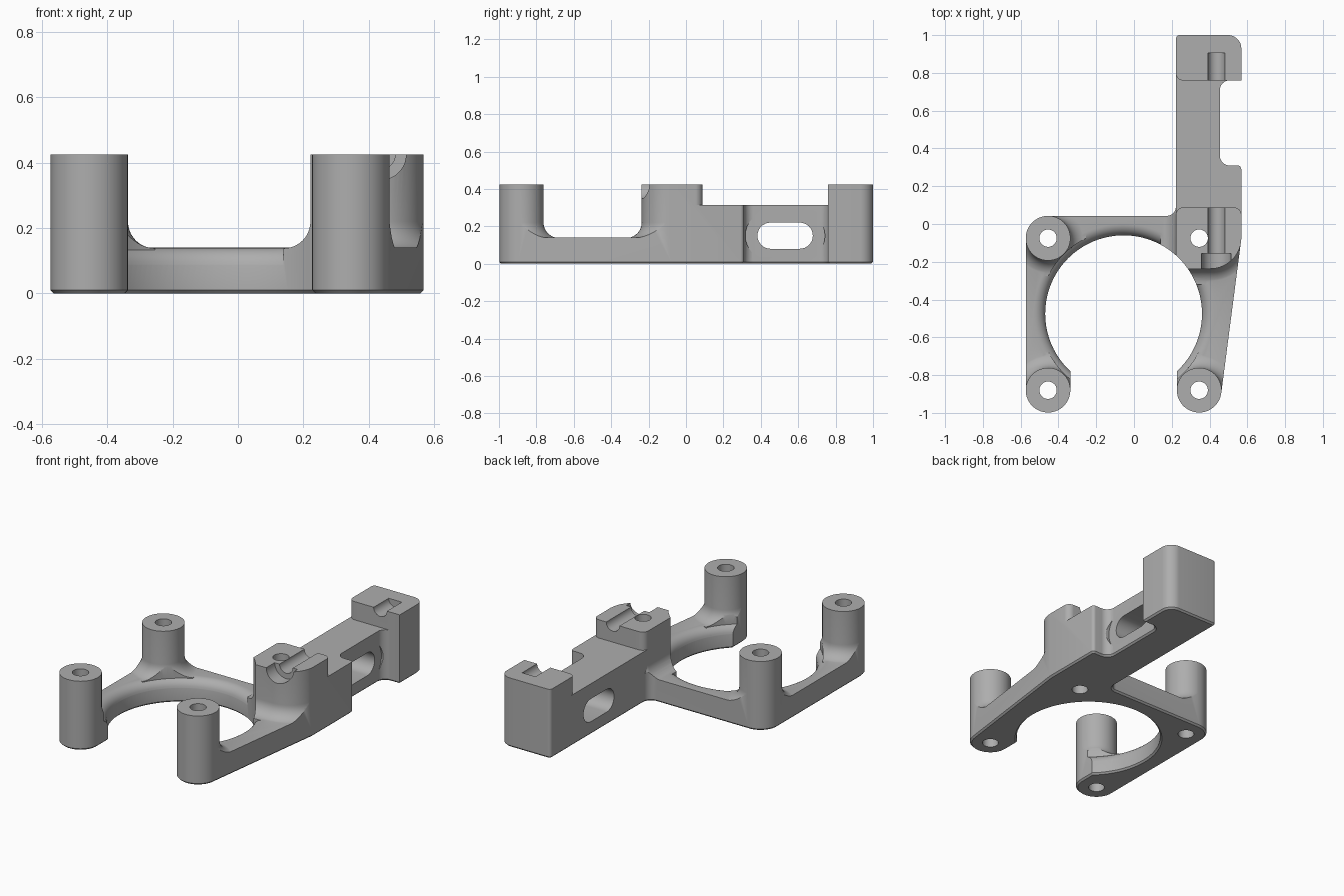
import bpy, bmesh
from math import radians, cos, sin, pi

if "Cube" in bpy.data.objects:
    bpy.data.objects.remove(bpy.data.objects["Cube"])

TOP, PLATE, POST_R, RING_R = 0.425, 0.14, 0.118, 0.415
RING = (-0.055, -0.475)
POSTS = [(-0.455, -0.075), (-0.455, -0.88), (0.345, -0.88)]
CLAMP_HOLE = (0.345, -0.075)


def arc(cx, cy, r, a0, a1, n=16):
    angles = [radians(a0 + (a1 - a0) * i / n) for i in range(n + 1)]
    return [(cx + r * cos(a), cy + r * sin(a)) for a in angles]


def loft(name, layers):
    """Solid through matching loops; each layer is (points, z)."""
    bm = bmesh.new()
    loops = [[bm.verts.new((x, y, z)) for x, y in pts] for pts, z in layers]
    for low, high in zip(loops, loops[1:]):
        for i in range(len(low)):
            j = (i + 1) % len(low)
            bm.faces.new((low[i], low[j], high[j], high[i]))
    bm.faces.new(loops[0][::-1])
    bm.faces.new(loops[-1])
    bmesh.ops.recalc_face_normals(bm, faces=bm.faces)
    mesh = bpy.data.meshes.new(name)
    bm.to_mesh(mesh)
    bm.free()
    obj = bpy.data.objects.new(name, mesh)
    bpy.context.collection.objects.link(obj)
    return obj


def combine(target, tool, operation, keep=False):
    mod = target.modifiers.new(operation.lower(), "BOOLEAN")
    mod.operation, mod.object, mod.solver = operation, tool, "EXACT"
    bpy.context.view_layer.objects.active = target
    bpy.ops.object.modifier_apply(modifier=mod.name)
    if not keep:
        bpy.data.objects.remove(tool)


def rounded(x0, x1, y0, y1, radii, grow=0.0):
    """Rounded rectangle, radii from front-left counter-clockwise."""
    corners = [(x0, y0, 1, 1), (x1, y0, -1, 1), (x1, y1, -1, -1), (x0, y1, 1, -1)]
    pts = []
    for k, ((x, y, sx, sy), r) in enumerate(zip(corners, radii)):
        pts += arc(x + sx * r, y + sy * r, r + grow, 180 + 90 * k, 269.5 + 90 * k)
    return pts


def flared(name, *rect):
    """Column that spreads into the plate with a concave fillet."""
    f, low = 0.082, PLATE - 0.002
    layers = [(rounded(*rect, grow=f), -0.1)]
    for i in range(11):
        a = pi / 2 * i / 10
        layers.append((rounded(*rect, grow=f * (1 - sin(a)) + 1e-5), low + f * (1 - cos(a))))
    layers.append((rounded(*rect, grow=0), 0.6))
    return loft(name, layers)


def ring_cutter(name, limit, top):
    """Round opening whose upper edge is rolled over."""
    r = 0.06
    layers = [(RING_R - 0.002, -0.2), (RING_R - 0.002, 0.079)]
    for i in range(1, 11):
        a = pi / 2 * i / 10
        layers.append((min(RING_R + r * (1 - cos(a)), limit), 0.08 + r * sin(a)))
    layers.append((min(RING_R + r, limit) + 0.001, top))
    return loft(name, [(arc(*RING, rad, 0, 357.5, 143), z) for rad, z in layers])


def cylinder(name, center, radius, depth, axis="Z"):
    bpy.ops.mesh.primitive_cylinder_add(
        vertices=48, radius=radius, depth=depth, location=center,
        rotation=(pi / 2 if axis == "Y" else 0, 0, 0))
    obj = bpy.context.object
    obj.name = name
    return obj


def slot(name, x0, x1, half, r):
    """Horizontal stadium running through in x."""
    obj = loft(name, [(arc(half - r, 0, r, -90, 90) + arc(r - half, 0, r, 90, 270), x)
                      for x in (x0, x1)])
    for v in obj.data.vertices:
        y, z, x = v.co
        v.co = (x, y + 0.53, z + 0.15)
    return obj


# Footprint of the whole bracket, bottom edge chamfered
outline = (arc(*POSTS[1], POST_R, 180, 360, 32)
           + arc(*RING, RING_R, 227.2, -47.2, 110)
           + arc(*POSTS[2], POST_R, 180, 352.6, 32)
           + [(0.568, -0.08)]
           + arc(0.548, 0.29, 0.02, 0, 90, 6)
           + arc(0.505, 0.36, 0.05, 270, 180, 10)
           + arc(0.505, 0.71, 0.05, 180, 90, 10)
           + [(0.568, 0.76)]
           + arc(0.498, 0.93, 0.07, 0, 90, 12)
           + arc(0.242, 0.98, 0.02, 90, 180, 6)
           + arc(0.172, 0.093, 0.05, 0, -90, 10)
           + arc(*POSTS[0], POST_R, 90, 180, 20))
body = loft("bracket_body", [(outline, 0), (outline, TOP)])
bm = bmesh.new()
bm.from_mesh(body.data)
edges = [e for e in bm.edges if all(v.co.z < 0.001 for v in e.verts)]
bmesh.ops.bevel(bm, geom=edges, offset=0.01, segments=1, affect="EDGES")
bm.to_mesh(body.data)
bm.free()

# Plate with the rolled ring edge
sheet = [(-0.8, -1.2), (0.8, -1.2), (0.8, 1.2), (-0.8, 1.2)]
heights = loft("plate", [(sheet, -0.1), (sheet, PLATE)])
combine(heights, ring_cutter("ring_cut", 1, 0.2), "DIFFERENCE")

# Three free posts
column_cut = ring_cutter("column_cut", 0.446, 0.7)
for x, y in POSTS:
    r = POST_R + 0.0005
    post = flared("post", x - r, x + r, y - r, y + r, [r] * 4)
    combine(post, column_cut, "DIFFERENCE", keep=True)
    combine(heights, post, "UNION")
bpy.data.objects.remove(column_cut)

# Clamp block, rail and end block
combine(heights, flared("clamp", 0.2215, 0.5685, -0.237, 0.088, [0.05, 0.165, 0.04, 0.04]), "UNION")
rail = [(0.2215, 0), (0.7, 0), (0.7, 1.1), (0.1, 1.1), (0.1, 0.0915), (0.2215, 0.0915)]
combine(heights, loft("rail", [(rail, -0.12), (rail, 0.313)]), "UNION")
end = rounded(0.2215, 0.7, 0.7595, 1.15, [0.04, 0.01, 0.01, 0.01])
combine(heights, loft("end_block", [(end, -0.14), (end, 0.62)]), "UNION")
combine(body, heights, "INTERSECT")

# Screw holes, shaft grooves and the long slot with its head clearance
for x, y in POSTS + [CLAMP_HOLE]:
    combine(body, cylinder("hole", (x, y, 0.2), 0.046, 1), "DIFFERENCE")
for y0, y1, r in ((-0.4, -0.155, 0.078), (-0.25, 0.2, 0.045), (0.65, 0.905, 0.045)):
    groove = cylinder("groove", (0.436, (y0 + y1) / 2, TOP + 0.0005), r, y1 - y0, "Y")
    combine(body, groove, "DIFFERENCE")
combine(body, slot("slot", 0, 0.8, 0.148, 0.07), "DIFFERENCE")
combine(body, slot("head_clearance", 0.4555, 0.8, 0.213, 0.13), "DIFFERENCE")

# Single grey material
grey = bpy.data.materials.new("plain_grey")
grey.use_nodes = True
grey.diffuse_color = (0.42, 0.42, 0.42, 1)
grey.node_tree.nodes["Principled BSDF"].inputs["Base Color"].default_value = (0.42, 0.42, 0.42, 1)
body.data.materials.clear()
body.data.materials.append(grey)
for p in body.data.polygons:
    p.material_index = 0

bpy.ops.object.select_all(action="DESELECT")
body.select_set(True)
bpy.context.view_layer.objects.active = body
bpy.ops.object.shade_smooth_by_angle(angle=radians(30))
